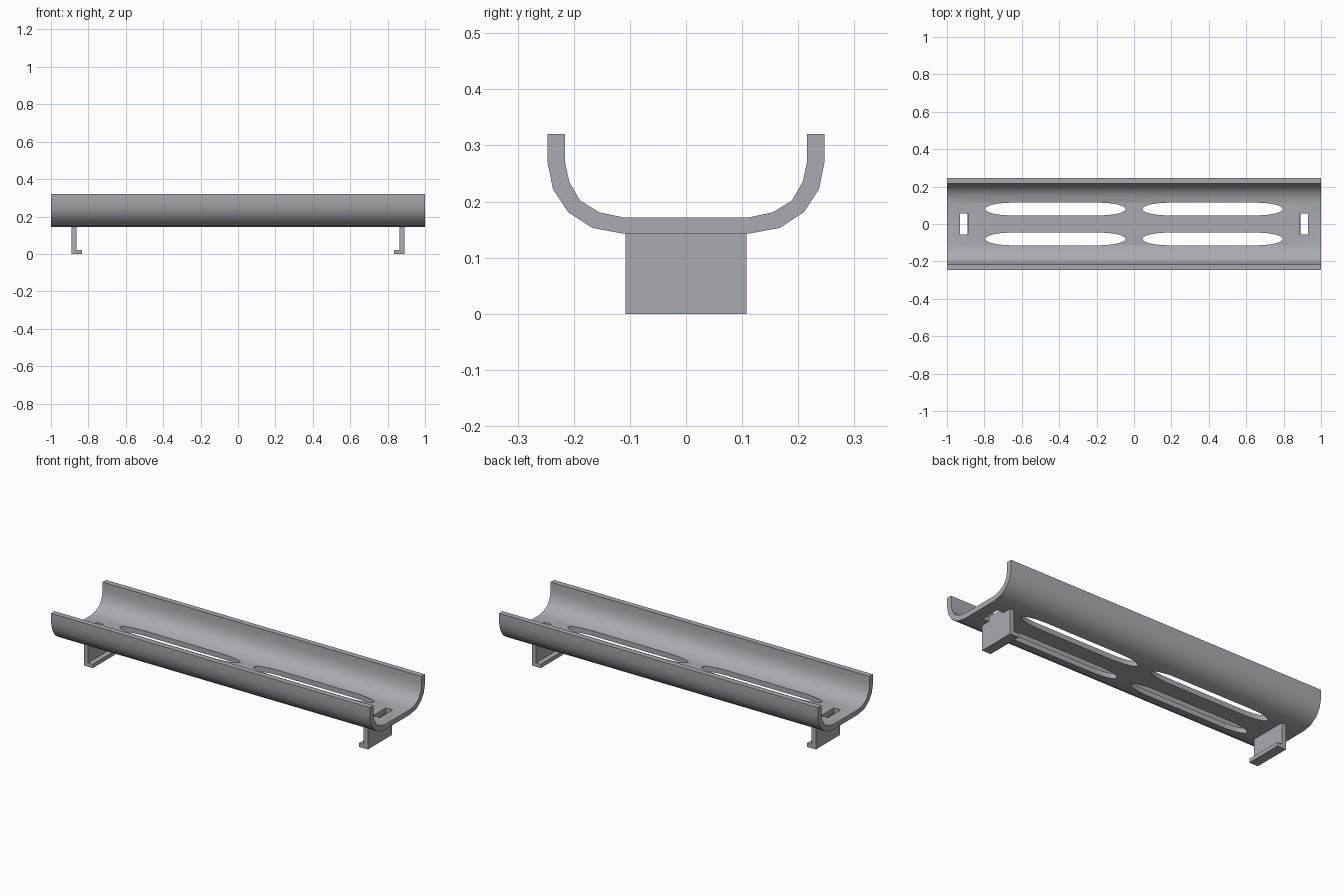
import bpy, bmesh, math

if "Cube" in bpy.data.objects:
    bpy.data.objects.remove(bpy.data.objects["Cube"])

grey = bpy.data.materials.new("plain grey")
grey.diffuse_color = (0.40, 0.41, 0.44, 1)
grey.use_nodes = True
grey.node_tree.nodes["Principled BSDF"].inputs["Base Color"].default_value = grey.diffuse_color


def prism(bm, points, direction):
    """Add a closed prism: a polygon pushed along a direction."""
    start = [bm.verts.new(p) for p in points]
    end = [bm.verts.new([a + b for a, b in zip(p, direction)]) for p in points]
    bm.faces.new(start)
    bm.faces.new(end[::-1])
    n = len(points)
    for i in range(n):
        bm.faces.new((start[i], end[i], end[(i + 1) % n], start[(i + 1) % n]))


def finish(bm, name):
    bmesh.ops.recalc_face_normals(bm, faces=bm.faces)
    mesh = bpy.data.meshes.new(name)
    bm.to_mesh(mesh)
    bm.free()
    mesh.materials.append(grey)
    ob = bpy.data.objects.new(name, mesh)
    bpy.context.collection.objects.link(ob)
    return ob


# Tray: half profile mirrored in y, swept along x
outer = [(0.247, 0.32), (0.247, 0.271), (0.237, 0.222), (0.21, 0.181),
         (0.167, 0.153), (0.113, 0.143)]
inner = [(0.216, 0.32), (0.216, 0.272), (0.208, 0.235), (0.189, 0.202),
         (0.155, 0.181), (0.113, 0.172)]
profile = (outer + [(-y, z) for y, z in outer[::-1]]
           + [(-y, z) for y, z in inner] + inner[::-1])
bm = bmesh.new()
prism(bm, [(-1, y, z) for y, z in profile], (2, 0, 0))
tray = finish(bm, "tray")

# Cutters: four long slots with elliptical ends, two clip holes
bm = bmesh.new()
for sx in (-1, 1):
    for sy in (-1, 1):
        pts = []
        for side in (1, -1):
            for k in range(13):
                a = math.radians(-90 + 15 * k)
                pts.append((sx * 0.42 + side * (0.235 + 0.14 * math.cos(a)),
                            sy * 0.08 + side * 0.034 * math.sin(a), 0.1))
        prism(bm, pts, (0, 0, 0.1))
    hole = [(0.887, -0.057), (0.929, -0.057), (0.929, 0.057), (0.887, 0.057)]
    prism(bm, [(sx * x, y, 0.1) for x, y in hole], (0, 0, 0.1))
cutter = finish(bm, "slot_cutter")
cutter.hide_render = True

mod = tray.modifiers.new("slots", 'BOOLEAN')
mod.operation = 'DIFFERENCE'
mod.solver = 'EXACT'
mod.object = cutter
bpy.context.view_layer.objects.active = tray
tray.select_set(True)
bpy.ops.object.modifier_apply(modifier=mod.name)
bpy.data.objects.remove(cutter)
bpy.ops.object.shade_smooth_by_angle(angle=math.radians(30))

# L-shaped feet with the flange turned inwards
foot = [(0.89, 0.143), (0.89, 0), (0.835, 0), (0.835, 0.022),
        (0.864, 0.022), (0.864, 0.143)]
for sx, name in ((-1, "left_foot"), (1, "right_foot")):
    bm = bmesh.new()
    prism(bm, [(sx * x, -0.108, z) for x, z in foot], (0, 0.216, 0))
    finish(bm, name)
